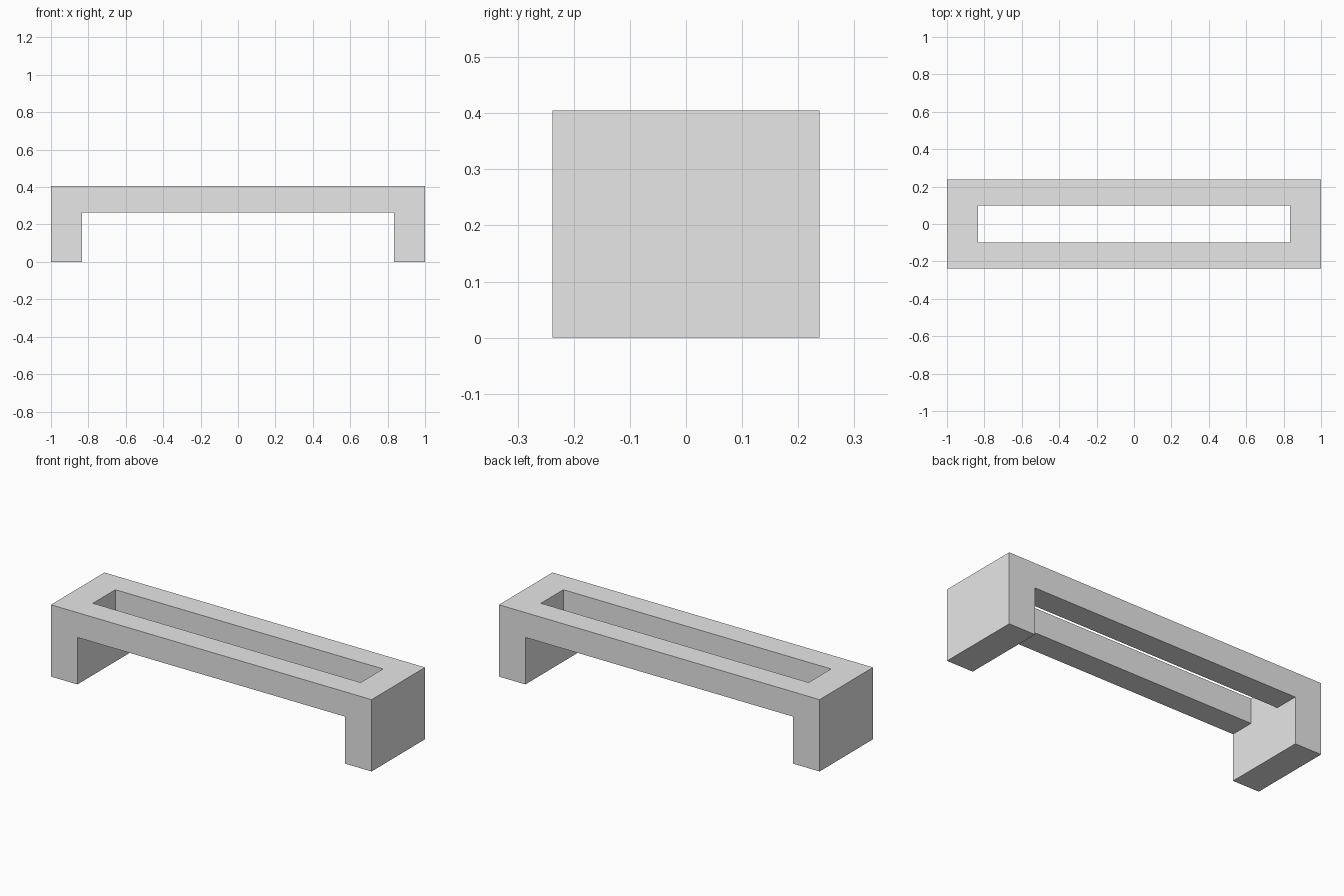
import bpy
import bmesh

default_cube = bpy.data.objects.get("Cube")
if default_cube:
    bpy.data.objects.remove(default_cube, do_unlink=True)

HALF_X, HALF_Y, HEIGHT = 1.0, 0.238, 0.405
INNER_X, SLOT_Y, UNDERSIDE = 0.835, 0.10, 0.265

grey = bpy.data.materials.new("light_grey")
grey.use_nodes = True
colour = (0.8, 0.8, 0.8, 1.0)
grey.diffuse_color = colour
grey.node_tree.nodes["Principled BSDF"].inputs["Base Color"].default_value = colour

# Arch profile in the front plane, mirrored left to right
half = [(HALF_X, HEIGHT), (HALF_X, 0), (INNER_X, 0), (INNER_X, UNDERSIDE)]
profile = half + [(-x, z) for x, z in reversed(half)]

bm = bmesh.new()
face = bm.faces.new([bm.verts.new((x, -HALF_Y, z)) for x, z in profile])
extruded = bmesh.ops.extrude_face_region(bm, geom=[face])["geom"]
back = [v for v in extruded if isinstance(v, bmesh.types.BMVert)]
bmesh.ops.translate(bm, verts=back, vec=(0, 2 * HALF_Y, 0))
bmesh.ops.recalc_face_normals(bm, faces=bm.faces)
mesh = bpy.data.meshes.new("bridge_frame")
bm.to_mesh(mesh)
bm.free()
frame = bpy.data.objects.new("bridge_frame", mesh)
bpy.context.collection.objects.link(frame)
mesh.materials.append(grey)

# Long slot through the top, flush with the inner leg faces
bpy.ops.mesh.primitive_cube_add(size=2, location=(0, 0, HEIGHT))
cutter = bpy.context.object
cutter.name = "slot_cutter"
cutter.scale = (INNER_X, SLOT_Y, HEIGHT - UNDERSIDE + 0.05)
cutter.data.materials.append(grey)
cutter.hide_render = True
cutter.display_type = 'WIRE'

slot = frame.modifiers.new("slot", 'BOOLEAN')
slot.operation = 'DIFFERENCE'
slot.solver = 'EXACT'
slot.object = cutter

# Apply the cut and remove the helper
bpy.ops.object.select_all(action='DESELECT')
frame.select_set(True)
bpy.context.view_layer.objects.active = frame
bpy.ops.object.modifier_apply(modifier=slot.name)
bpy.data.objects.remove(cutter, do_unlink=True)
